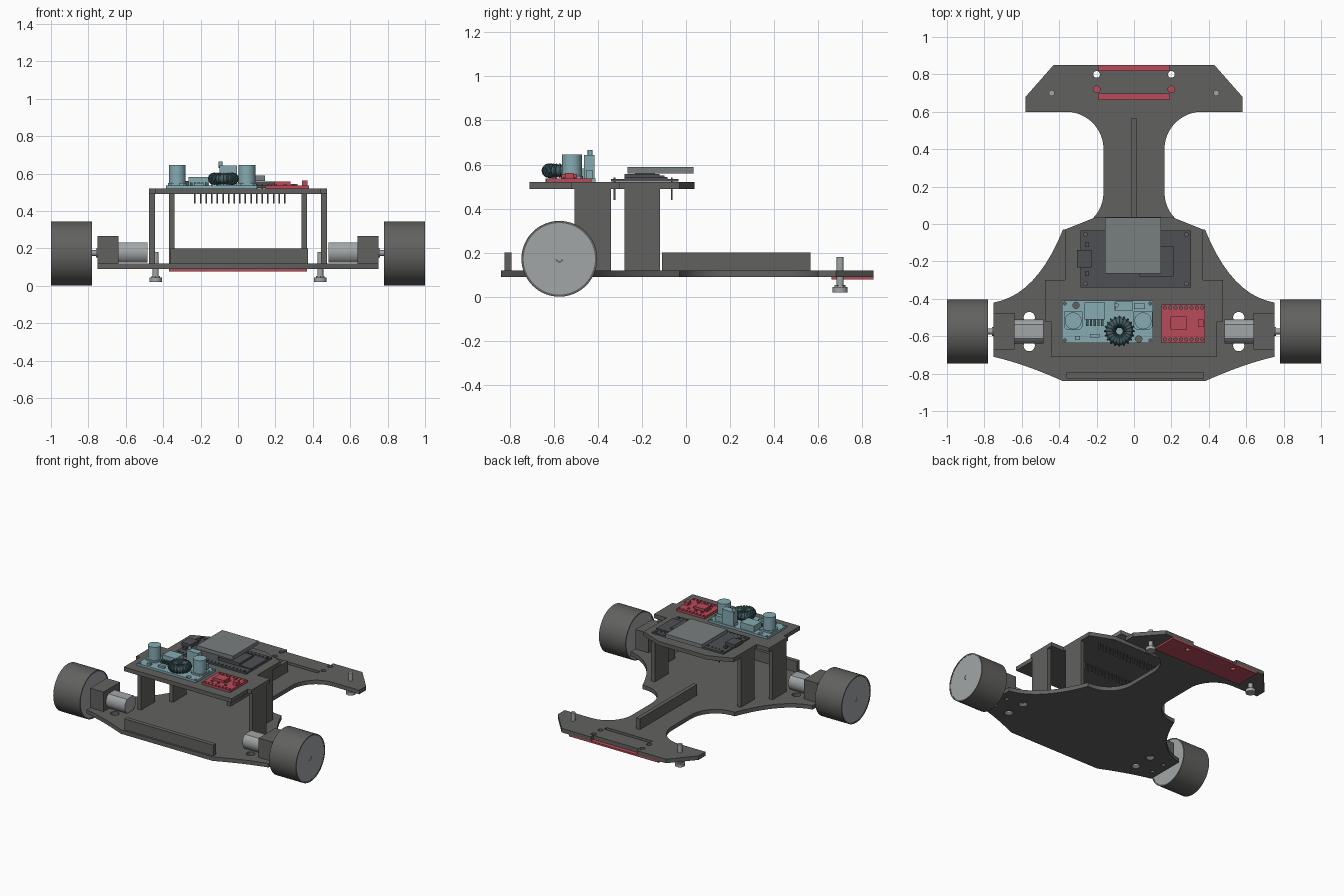
import bpy, bmesh, math
from mathutils import Matrix, Vector

if "Cube" in bpy.data.objects:
    bpy.data.objects.remove(bpy.data.objects["Cube"])


def mat(name, r, g, b):
    m = bpy.data.materials.new(name)
    m.diffuse_color = (r, g, b, 1)
    m.use_nodes = True
    m.node_tree.nodes["Principled BSDF"].inputs["Base Color"].default_value = m.diffuse_color
    return m


DARK = mat("dark_grey", 0.12, 0.12, 0.115)
BLACK = mat("board_grey", 0.075, 0.08, 0.09)
METAL = mat("light_metal", 0.36, 0.38, 0.385)
SCREEN = mat("screen_grey", 0.19, 0.21, 0.215)
BLUE = mat("blue", 0.24, 0.41, 0.45)
TEAL = mat("dark_teal", 0.06, 0.12, 0.13)
RED = mat("red", 0.48, 0.07, 0.10)


def finish(name, bm, m, smooth=False):
    bmesh.ops.recalc_face_normals(bm, faces=bm.faces)
    me = bpy.data.meshes.new(name)
    bm.to_mesh(me)
    bm.free()
    ob = bpy.data.objects.new(name, me)
    bpy.context.collection.objects.link(ob)
    me.materials.append(m)
    if smooth:
        bpy.ops.object.select_all(action='DESELECT')
        bpy.context.view_layer.objects.active = ob
        ob.select_set(True)
        bpy.ops.object.shade_smooth_by_angle(angle=math.radians(35))
    return ob


def add_box(bm, x0, x1, y0, y1, z0, z1):
    c = Vector(((x0 + x1) / 2, (y0 + y1) / 2, (z0 + z1) / 2))
    bmesh.ops.create_cube(bm, size=1, matrix=Matrix.Translation(c) @ Matrix.Diagonal((x1 - x0, y1 - y0, z1 - z0, 1)))


def add_cyl(bm, x, y, z0, z1, r, n=24, axis='Z'):
    # for axis X, z0/z1 are the x limits and (x, y) is the (y, z) centre
    h, mid = z1 - z0, (z0 + z1) / 2
    mx = Matrix.Translation((x, y, mid)) if axis == 'Z' else \
        Matrix.Translation((mid, x, y)) @ Matrix.Rotation(math.pi / 2, 4, 'Y')
    bmesh.ops.create_cone(bm, cap_ends=True, segments=n, radius1=r, radius2=r, depth=h, matrix=mx)


def boxes(name, m, *dims):
    bm = bmesh.new()
    for d in dims:
        add_box(bm, *d)
    return finish(name, bm, m)


def cyls(name, m, *dims, n=24, axis='Z'):
    bm = bmesh.new()
    for d in dims:
        add_cyl(bm, *d, n=n, axis=axis)
    return finish(name, bm, m, True)


def plate(name, m, half, z0, z1):
    # half outline from front to back, mirrored in x
    bm = bmesh.new()
    pts = half + [(-x, y) for x, y in reversed(half)]
    f = bm.faces.new([bm.verts.new((x, y, z0)) for x, y in pts])
    ex = bmesh.ops.extrude_face_region(bm, geom=[f])
    bmesh.ops.translate(bm, vec=(0, 0, z1 - z0), verts=[v for v in ex['geom'] if isinstance(v, bmesh.types.BMVert)])
    return finish(name, bm, m, True)


def cut(ob, holes, slots=()):
    bm = bmesh.new()
    for x, y, r in holes:
        add_cyl(bm, x, y, -0.1, 0.8, r)
    for x0, x1, y0, y1 in slots:
        add_box(bm, x0, x1, y0, y1, -0.1, 0.8)
    cutter = finish("hole_cutter", bm, DARK)
    cutter.hide_render = True
    md = ob.modifiers.new("holes", 'BOOLEAN')
    md.operation, md.solver, md.object = 'DIFFERENCE', 'EXACT', cutter
    bpy.context.view_layer.update()
    me = bpy.data.meshes.new_from_object(ob.evaluated_get(bpy.context.evaluated_depsgraph_get()))
    ob.modifiers.clear()
    ob.data = me
    bpy.data.objects.remove(cutter)


def arc(cx, cy, r, a0, a1, n=12):
    return [(cx + r * math.cos(math.radians(a0 + (a1 - a0) * i / n)),
             cy + r * math.sin(math.radians(a0 + (a1 - a0) * i / n))) for i in range(n + 1)]


def bez(p, c, q, n=10):
    return [tuple((1 - t) ** 2 * a + 2 * t * (1 - t) * b + t * t * d for a, b, d in zip(p, c, q))
            for t in [i / n for i in range(n + 1)]]


# base plate with waist and rear cross head
base = plate("base_plate", DARK,
             bez((0.38, -0.84), (0.58, -0.75), (0.75, -0.71)) + bez((0.75, -0.42), (0.52, -0.38), (0.38, -0.03))
             + arc(0.363, 0.17, 0.2, 270, 180) + arc(0.363, 0.4, 0.2, 180, 90)
             + [(0.58, 0.6), (0.58, 0.68), (0.43, 0.85)], 0.09, 0.12)
cut(base, [(s * x, y, r) for s in (-1, 1) for x, y, r in
           ((0.2, 0.8, 0.018), (0.2, 0.72, 0.018), (0.56, -0.5, 0.03), (0.56, -0.65, 0.03),
            (0.69, -0.515, 0.015), (0.69, -0.63, 0.015))],
    [(-0.19, 0.19, 0.82, 0.9), (-0.19, 0.19, 0.665, 0.695)])

# line sensor board under the head
sensor = boxes("sensor_board", RED, (-0.37, 0.37, 0.66, 0.85, 0.077, 0.09))
cut(sensor, [(-0.2, 0.8, 0.018), (0.2, 0.8, 0.018)])

# stiffening ribs
boxes("front_rib", DARK, (-0.36, 0.375, -0.825, -0.793, 0.12, 0.2))
boxes("centre_rib", DARK, (-0.015, 0.015, -0.11, 0.565, 0.12, 0.2))

# upper deck and its pillars
plate("upper_deck", DARK, [(0.444, -0.71), (0.444, -0.52), (0.475, -0.52), (0.475, -0.3), (0.37, -0.3),
                           (0.37, -0.03), (0.2, 0.038)], 0.49, 0.52)
for s, side in ((-1, "left"), (1, "right")):
    def sx(a, b):
        return (min(s * a, s * b), max(s * a, s * b))
    boxes(side + "_front_pillar", DARK, (*sx(0.445, 0.475), -0.505, -0.34, 0.12, 0.49))
    boxes(side + "_rear_pillar", DARK, (*sx(0.34, 0.37), -0.28, -0.118, 0.12, 0.49))

    # skid bolts
    cyls(side + "_skid_bolt", METAL, (s * 0.44, 0.7, 0.03, 0.18, 0.016))
    cyls(side + "_skid_bolt_head", METAL, (s * 0.44, 0.7, 0.02, 0.043, 0.034))
    cyls(side + "_skid_nut", METAL, (s * 0.44, 0.7, 0.043, 0.052, 0.025), n=6)

    # motor: round can with flat top and bottom, bracket, shaft
    bm = bmesh.new()
    add_cyl(bm, -0.575, 0.178, *sx(0.485, 0.645), 0.065, n=40, axis='X')
    for v in bm.verts:
        v.co.z = max(0.125, min(0.231, v.co.z))
    finish(side + "_motor", bm, METAL, True)
    boxes(side + "_motor_bracket", DARK, (*sx(0.64, 0.75), -0.67, -0.475, 0.12, 0.265))
    cyls(side + "_motor_boss", METAL, (-0.575, 0.175, *sx(0.75, 0.76), 0.025), axis='X')
    cyls(side + "_axle", METAL, (-0.575, 0.175, *sx(0.75, 0.995), 0.015), axis='X')

    # wheel: tyre tube and hub with axle bore
    for part, ro, ri, a, b, m in (("_tyre", 0.172, 0.162, 0.78, 1.0, DARK), ("_hub", 0.162, 0.015, 0.782, 0.998, METAL)):
        bm = bmesh.new()
        ring = [bm.verts.new((s * x, -0.575, 0.172 + r)) for x, r in ((a, ri), (a, ro), (b, ro), (b, ri))]
        edges = [bm.edges.new((ring[i], ring[(i + 1) % 4])) for i in range(4)]
        bmesh.ops.spin(bm, geom=ring + edges, cent=(0, -0.575, 0.172), axis=(1, 0, 0), angle=math.tau, steps=64)
        bmesh.ops.remove_doubles(bm, verts=bm.verts, dist=1e-4)
        finish(side + part, bm, m, True)

# controller board, its parts and header pins
ctrl = boxes("controller_board", BLACK, (-0.285, 0.305, -0.34, -0.035, 0.523, 0.535))
cut(ctrl, [(x, y, 0.01) for x in (-0.26, 0.28) for y in (-0.32, -0.055)])
boxes("usb_socket", BLACK, (-0.305, -0.228, -0.232, -0.14, 0.535, 0.56))
boxes("buttons", BLACK, *[(-0.262, -0.24, y - 0.012, y + 0.012, 0.535, 0.55) for y in (-0.11, -0.265)])
boxes("radio_module", BLACK, (0.03, 0.305, -0.28, -0.085, 0.535, 0.543))
boxes("radio_shield", BLACK, (0.03, 0.21, -0.28, -0.12, 0.543, 0.558))
boxes("header_pins", BLACK, *[(x - 0.004, x + 0.004, y - 0.004, y + 0.004, 0.44, 0.54)
                              for y in (-0.325, -0.065) for x in [-0.23 + 0.03 * i for i in range(17)]])
boxes("screen", SCREEN, (-0.155, 0.145, -0.265, 0.035, 0.56, 0.588))

# voltage converter
conv = boxes("converter_board", BLUE, (-0.385, 0.102, -0.637, -0.41, 0.52, 0.536))
cut(conv, [(-0.31, -0.435, 0.017), (0.025, -0.615, 0.017)]
    + [(x, y, 0.008) for x in (-0.37, 0.087) for y in (-0.622, -0.425)])
for i, x in enumerate((-0.325, 0.048)):
    bm = bmesh.new()
    add_box(bm, x - 0.05, x + 0.05, -0.568, -0.468, 0.536, 0.548)
    corner = [e for e in bm.edges if abs(e.verts[0].co.z - e.verts[1].co.z) > 0.005 and e.verts[0].co.y < -0.5]
    bmesh.ops.bevel(bm, geom=corner, offset=0.018, segments=1, affect='EDGES')
    finish(f"capacitor_base_{i}", bm, BLUE)
    cyls(f"capacitor_{i}", BLUE, (x, -0.518, 0.548, 0.645, 0.045), n=32)
boxes("regulator", BLUE, (-0.265, -0.155, -0.51, -0.42, 0.536, 0.582))
boxes("regulator_legs", TEAL, *[(x - 0.006, x + 0.006, -0.545, -0.505, 0.536, 0.552)
                                for x in [-0.25 + 0.02 * i for i in range(5)]])
boxes("trimmer", BLUE, (-0.1, -0.005, -0.463, -0.415, 0.536, 0.643))
cyls("trimmer_screw", BLUE, (-0.093, -0.435, 0.63, 0.665, 0.011), n=16)
boxes("small_parts", BLUE, (-0.105, -0.005, -0.463, -0.42, 0.536, 0.56), (-0.235, -0.185, -0.607, -0.587, 0.536, 0.55),
      (-0.315, -0.29, -0.62, -0.6, 0.536, 0.55), (0.0, 0.06, -0.455, -0.425, 0.536, 0.575))

# wound inductor
c, steps = Vector((-0.078, -0.573, 0.572)), 12
bm = bmesh.new()
for k in range(20):
    rot = Matrix.Translation(c) @ Matrix.Rotation(math.tau * k / 20, 4, 'Z') @ Matrix.Translation((0.05, 0, 0))
    loop = [bm.verts.new(rot @ Vector((0.027 + 0.006 * math.cos(a), 0.006 * math.sin(a), 0)))
            for a in [math.tau * j / 6 for j in range(6)]]
    es = [bm.edges.new((loop[j], loop[(j + 1) % 6])) for j in range(6)]
    bmesh.ops.spin(bm, geom=loop + es, cent=rot.translation, axis=rot.to_3x3() @ Vector((0, 1, 0)),
                   angle=math.tau, steps=steps)
bmesh.ops.remove_doubles(bm, verts=bm.verts, dist=1e-5)
finish("inductor_winding", bm, TEAL, True)
bpy.ops.mesh.primitive_torus_add(location=c, major_radius=0.05, minor_radius=0.024, major_segments=32, minor_segments=12)
core = bpy.context.object
core.name = "inductor_core"
core.data.materials.append(TEAL)
bpy.ops.object.shade_smooth_by_angle()

# motor driver board
drv = boxes("driver_board", RED, (0.147, 0.38, -0.635, -0.43, 0.52, 0.537))
cut(drv, [(0.165 + 0.0285 * i, y, 0.008) for i in range(8) for y in (-0.617, -0.447)])
boxes("driver_parts", RED, (0.195, 0.28, -0.565, -0.495, 0.537, 0.556), (0.342, 0.372, -0.55, -0.51, 0.537, 0.562),
      *[(x - 0.008, x + 0.008, y - 0.005, y + 0.005, 0.537, 0.545) for x in (0.2, 0.25, 0.31) for y in (-0.59, -0.475)])
boxes("driver_legs", RED, *[(0.18 + a, 0.195 + a, y - 0.003, y + 0.003, 0.537, 0.543)
                            for a in (0, 0.1) for y in [-0.555 + 0.01 * i for i in range(6)]])
